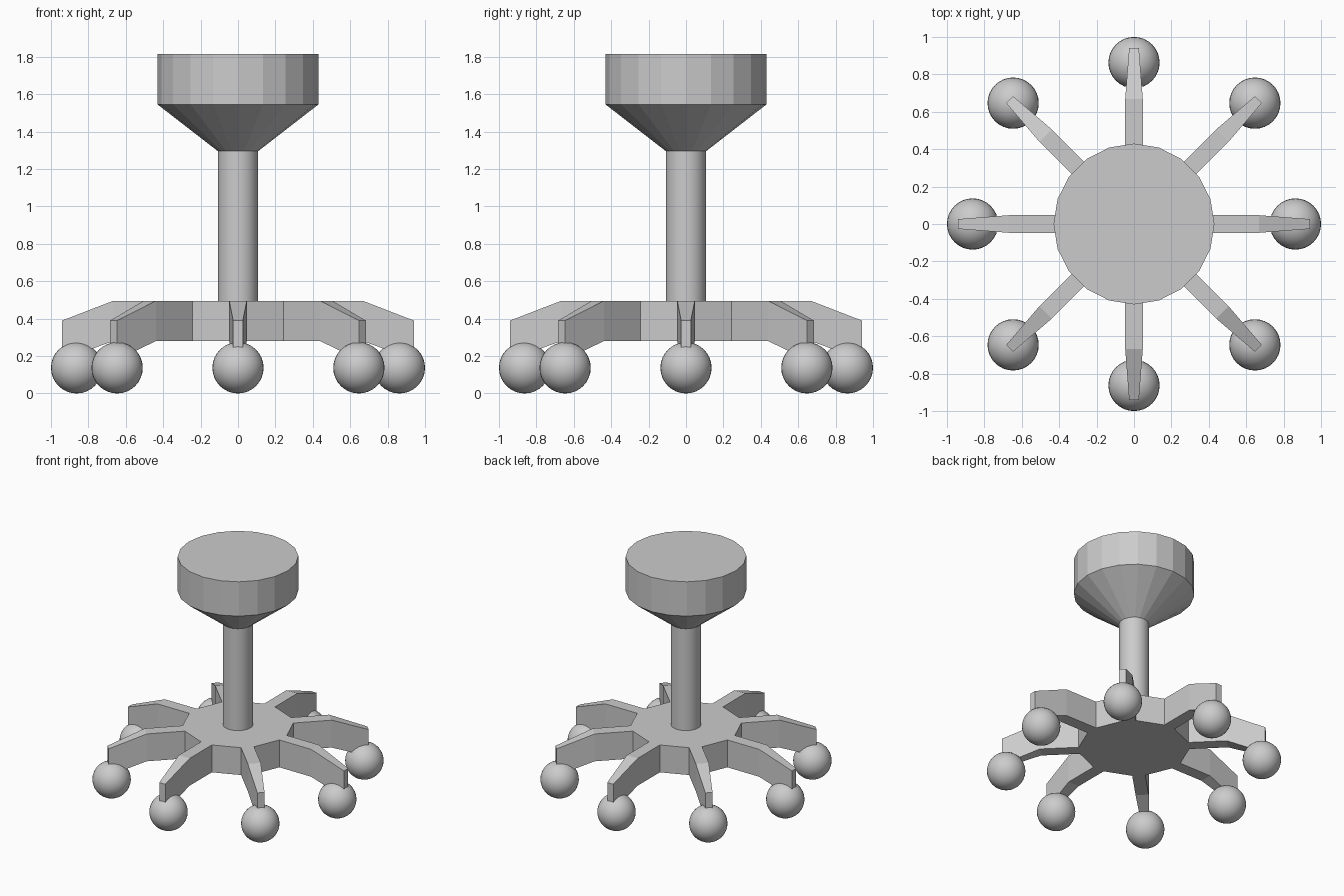
import bpy, bmesh
from math import cos, sin, pi, radians

if "Cube" in bpy.data.objects:
    bpy.data.objects.remove(bpy.data.objects["Cube"])


def new_object(name, bm):
    bmesh.ops.recalc_face_normals(bm, faces=bm.faces)
    mesh = bpy.data.meshes.new(name)
    bm.to_mesh(mesh)
    bm.free()
    obj = bpy.data.objects.new(name, mesh)
    bpy.context.collection.objects.link(obj)
    return obj


def lathe(name, profile, sides):
    """Revolve (radius, z) points around z, with closed ends."""
    bm = bmesh.new()
    rings = [[bm.verts.new((r * cos(2 * pi * i / sides), r * sin(2 * pi * i / sides), z))
              for i in range(sides)] for r, z in profile]
    for a, b in zip(rings, rings[1:]):
        for i in range(sides):
            j = (i + 1) % sides
            bm.faces.new((a[i], a[j], b[j], b[i]))
    bm.faces.new(rings[0])
    bm.faces.new(rings[-1])
    return new_object(name, bm)


# Seat: faceted cushion with funnel underside
lathe("seat", [(0.107, 1.295), (0.43, 1.545), (0.43, 1.815)], 20)

# Column: smooth round post, its lower end set into the hub
column = lathe("column", [(0.107, 0.48), (0.107, 1.30)], 40)
for p in column.data.polygons:
    p.use_smooth = len(p.vertices) == 4

# Base: flat hub with eight tapering, drooping arms in one mesh
# arm stations: distance, half width, bottom z, top z
stations = [(0.392, 0.047, 0.28, 0.495), (0.668, 0.047, 0.28, 0.495), (0.94, 0.026, 0.18, 0.39)]
bm = bmesh.new()
roots = []
for k in range(8):
    c, s = cos(k * pi / 4), sin(k * pi / 4)
    rings = []
    for d, w, z0, z1 in stations:
        rings.append([bm.verts.new((d * c - y * s, d * s + y * c, z))
                      for y, z in ((-w, z0), (w, z0), (w, z1), (-w, z1))])
    for a, b in zip(rings, rings[1:]):
        for i in range(4):
            j = (i + 1) % 4
            bm.faces.new((a[i], a[j], b[j], b[i]))
    bm.faces.new(rings[-1])
    roots.append(rings[0])
for k in range(8):
    a, b = roots[k], roots[(k + 1) % 8]
    bm.faces.new((a[1], b[0], b[3], a[2]))
bm.faces.new([v for r in roots for v in (r[0], r[1])])
bm.faces.new([v for r in roots for v in (r[3], r[2])])
new_object("base", bm)

# Caster balls: diagonal ones sit slightly further out
for k in range(8):
    d = 0.863 if k % 2 == 0 else 0.914
    a = radians(45 * k)
    bpy.ops.mesh.primitive_uv_sphere_add(segments=32, ring_count=16, radius=0.137,
                                         location=(d * cos(a), d * sin(a), 0.137))
    ball = bpy.context.object
    ball.name = f"caster_ball_{k + 1}"
    bpy.ops.object.shade_smooth()
